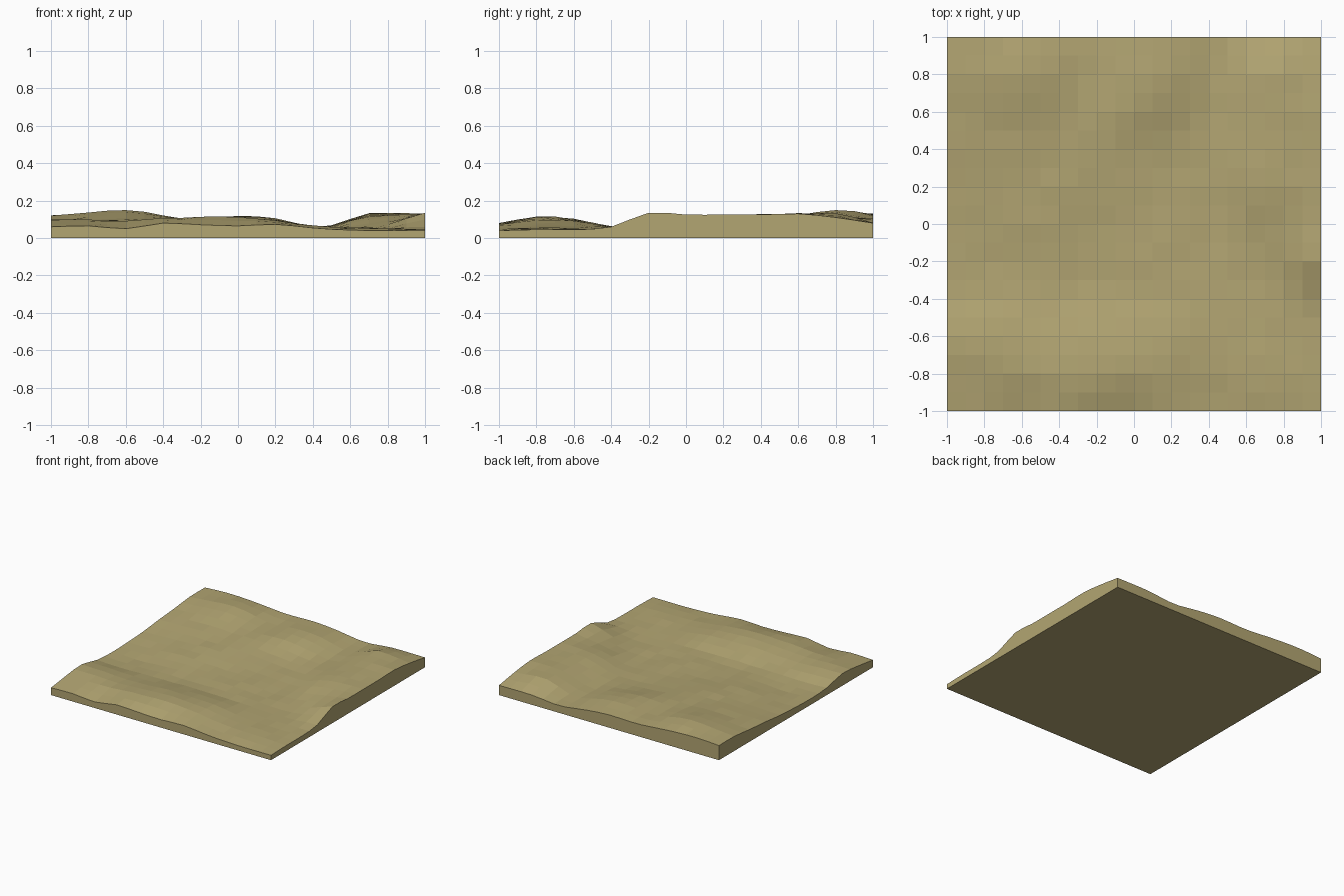
import bpy, bmesh, random

if "Cube" in bpy.data.objects:
    bpy.data.objects.remove(bpy.data.objects["Cube"])

random.seed(4)
N = 20  # cells per side

# Coarse survey of ground heights (hundredths x10), rows front to back
XS = [-1, -.8, -.6, -.4, -.25, 0, .2, .45, .7, 1]
ROWS = [
    [60, 65, 50, 80, 73, 65, 73, 50, 40, 40],
    [85, 90, 90, 105, 112, 112, 95, 60, 55, 45],
    [100, 95, 85, 90, 100, 100, 90, 60, 50, 45],
    [60, 55, 55, 60, 60, 62, 60, 50, 45, 60],
    [50, 45, 50, 60, 55, 60, 55, 45, 50, 135],
    [55, 55, 70, 75, 65, 60, 55, 40, 80, 125],
    [65, 70, 80, 85, 85, 65, 55, 50, 115, 125],
    [85, 90, 95, 90, 95, 75, 60, 55, 120, 125],
    [100, 110, 120, 105, 100, 110, 85, 55, 125, 130],
    [120, 135, 150, 120, 100, 115, 105, 60, 130, 110],
    [120, 130, 125, 110, 100, 105, 90, 60, 80, 80],
]
YS = [-1 + .2 * j for j in range(len(ROWS))]


def interp(keys, vals, t):
    """Cubic curve through the values, slopes from neighbouring keys."""
    i = max(k for k in range(len(keys) - 1) if keys[k] <= t + 1e-6)

    def slope(k):
        a, b = max(k - 1, 0), min(k + 1, len(keys) - 1)
        return (vals[b] - vals[a]) / (keys[b] - keys[a])
    h = keys[i + 1] - keys[i]
    u = (t - keys[i]) / h
    return ((2*u**3 - 3*u**2 + 1) * vals[i] + (u**3 - 2*u**2 + u) * h * slope(i)
            + (3*u**2 - 2*u**3) * vals[i + 1] + (u**3 - u**2) * h * slope(i + 1))


def height(x, y):
    return interp(YS, [interp(XS, row, x) for row in ROWS], y) / 1000


# Rolling top surface
bm = bmesh.new()
bmesh.ops.create_grid(bm, x_segments=N, y_segments=N, size=1)
for v in bm.verts:
    v.co.z = height(v.co.x, v.co.y)
    if max(abs(v.co.x), abs(v.co.y)) < .95:
        v.co.z += random.uniform(-.003, .003)

# Side walls and flat underside
rim = [e for e in bm.edges if e.is_boundary]
skirt = bmesh.ops.extrude_edge_only(bm, edges=rim)["geom"]
for v in skirt:
    if isinstance(v, bmesh.types.BMVert):
        v.co.z = 0
bmesh.ops.contextual_create(bm, geom=[e for e in bm.edges if e.is_boundary])
bmesh.ops.recalc_face_normals(bm, faces=bm.faces)

mesh = bpy.data.meshes.new("ground_tile")
bm.to_mesh(mesh)
bm.free()
ground = bpy.data.objects.new("ground_tile", mesh)
bpy.context.collection.objects.link(ground)

sand = bpy.data.materials.new("dry_ground")
sand.diffuse_color = (0.45, 0.38, 0.17, 1)
sand.use_nodes = True
sand.node_tree.nodes["Principled BSDF"].inputs["Base Color"].default_value = sand.diffuse_color
mesh.materials.append(sand)
